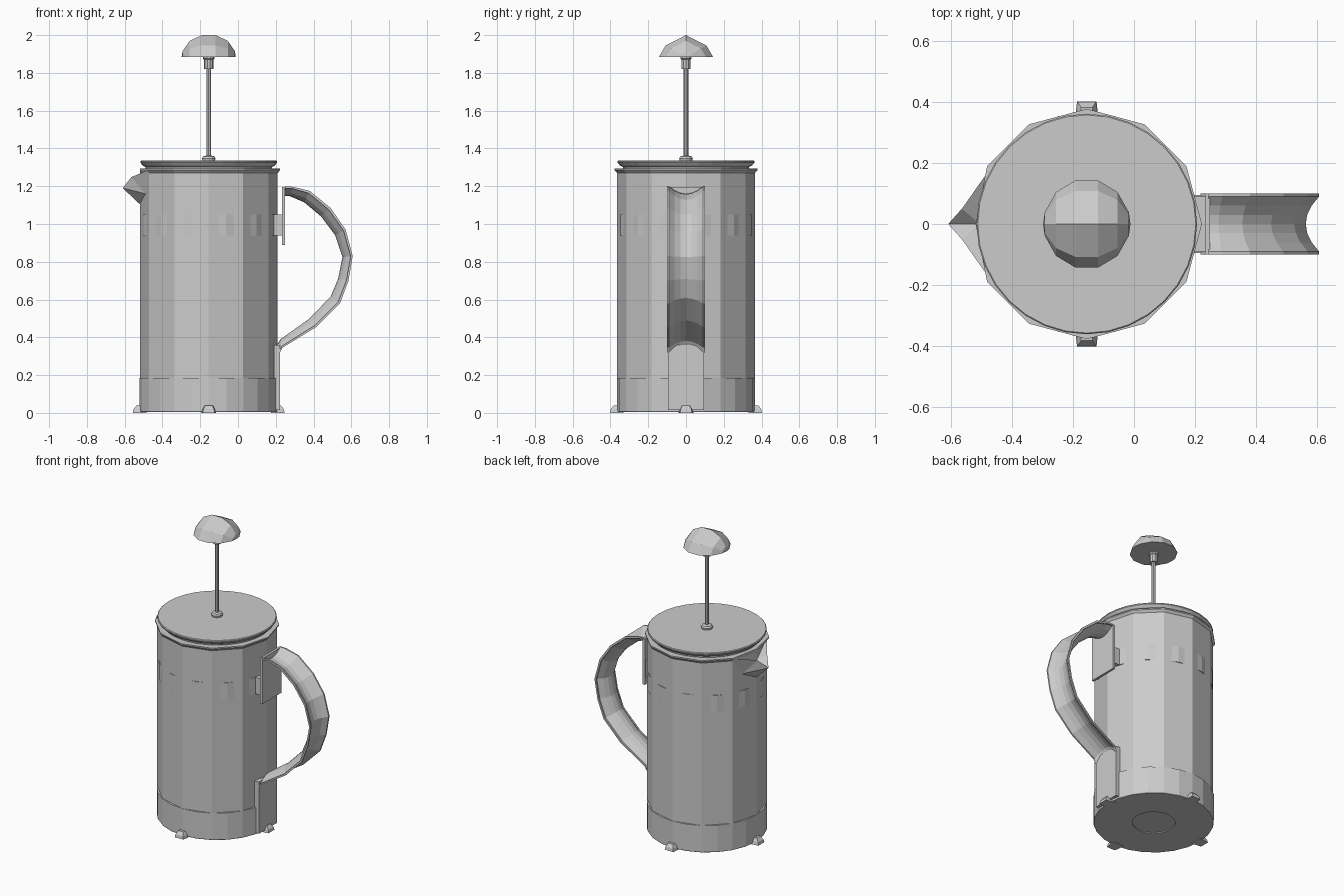
import bpy
import bmesh
from math import sin, cos, pi, radians

if "Cube" in bpy.data.objects:
    bpy.data.objects.remove(bpy.data.objects["Cube"])

GREY = (0.6, 0.6, 0.6, 1)
grey = bpy.data.materials.new("light_grey")
grey.use_nodes = True
grey.diffuse_color = GREY
grey.node_tree.nodes["Principled BSDF"].inputs["Base Color"].default_value = GREY

CX = -0.155  # axis of the pot


def finish(name, bm):
    bmesh.ops.remove_doubles(bm, verts=bm.verts, dist=0.0005)
    bmesh.ops.recalc_face_normals(bm, faces=bm.faces)
    mesh = bpy.data.meshes.new(name)
    bm.to_mesh(mesh)
    bm.free()
    mesh.materials.append(grey)
    obj = bpy.data.objects.new(name, mesh)
    bpy.context.collection.objects.link(obj)
    return obj


def loft(name, rings, cap=True):
    """Skin closed rings of points, capping both ends."""
    bm = bmesh.new()
    loops = [[bm.verts.new(p) for p in ring] for ring in rings]
    n = len(loops[0])
    for a, b in zip(loops, loops[1:]):
        for i in range(n):
            j = (i + 1) % n
            bm.faces.new((a[i], a[j], b[j], b[i]))
    if cap:
        bm.faces.new(loops[0])
        bm.faces.new(loops[-1])
    return finish(name, bm)


def lathe(name, profile, sides):
    """Turn (radius, height) pairs around the pot axis."""
    angles = [2 * pi * i / sides for i in range(sides)]
    return loft(name, [[(CX + r * cos(a), r * sin(a), z) for a in angles]
                       for r, z in profile])


def box(name, x0, x1, half_y, z0, z1):
    def ring(z):
        return [(x0, -half_y, z), (x1, -half_y, z), (x1, half_y, z), (x0, half_y, z)]
    return loft(name, [ring(z0), ring(z1)])


# Pot body with a flared rim, drawn in where the spout begins
body = lathe("pot_body", [(0.355, 0.01), (0.365, 0.02), (0.365, 1.27),
                          (0.378, 1.285), (0.378, 1.293), (0.35, 1.293)], 12)
for v in body.data.vertices:
    v.co.x = max(v.co.x, -0.52)

# Base cup, recessed disc and upper band
lathe("base_cup", [(0.13, 0.012), (0.13, 0.004), (0.362, 0.004), (0.366, 0.01),
                   (0.366, 0.185), (0.35, 0.185)], 24)
lathe("upper_band", [(0.34, 0.94), (0.358, 0.94), (0.358, 1.05), (0.34, 1.05)], 24)

# Lid
lathe("lid", [(0.33, 1.28), (0.335, 1.302), (0.35, 1.31), (0.362, 1.325),
              (0.362, 1.332), (0.358, 1.336)], 32)

# Plunger
lathe("rod_collar", [(0.033, 1.335), (0.036, 1.348), (0.03, 1.358), (0.014, 1.362)], 12)
lathe("plunger_rod", [(0.012, 1.33), (0.012, 1.83)], 8)
lathe("knob_ferrule", [(0.024, 1.82), (0.024, 1.87), (0.03, 1.875), (0.03, 1.89)], 10)

# Domed knob, its facets running around the x axis
section = [(-0.143, 0), (-0.108, 0.06), (0, 0.115), (0.108, 0.06), (0.143, 0)]
rings = []
for deg in (-90, -75, -45, -15, 15, 45, 75, 90):
    s = max(cos(radians(deg)) / cos(radians(15)), 0.02)
    rings.append([(CX + 0.143 * sin(radians(deg)), y * s, 1.885 + z * s) for y, z in section])
loft("knob", rings)

# Pouring spout, mirrored about y = 0
bm = bmesh.new()
for side in (1, -1):
    rim = (-0.47, 0.185 * side, 1.288)
    lip = (-0.565, 0.05 * side, 1.248)
    cheek = (-0.49, 0.11 * side, 1.16)
    tip = (-0.61, 0, 1.19)
    throat = (-0.515, 0, 1.10)
    valley = (-0.505, 0, 1.21)
    for tri in ((rim, cheek, lip), (lip, cheek, tip), (cheek, throat, tip),
                (rim, lip, valley), (lip, tip, valley)):
        bm.faces.new([bm.verts.new(p) for p in tri])
finish("spout", bm)

# Four tapered feet
for i, name in enumerate(("left_foot", "back_foot", "right_foot", "front_foot")):
    c, s = cos(i * pi / 2), sin(i * pi / 2)
    rings = []
    for half, reach, z in ((0.032, 0.402, 0), (0.028, 0.398, 0.02), (0.018, 0.382, 0.04)):
        pts = [(0.33, -half - 0.008), (reach, -half), (reach, half), (0.33, half + 0.008)]
        rings.append([(CX + u * c - v * s, u * s + v * c, z) for u, v in pts])
    loft(name, rings)

# Handle: a channel-shaped strip swept between an outer and an inner path
outer = [(0.245, 1.20), (0.29, 1.197), (0.38, 1.175), (0.49, 1.085), (0.57, 0.97),
         (0.607, 0.83), (0.585, 0.70), (0.54, 0.58), (0.415, 0.455), (0.235, 0.345),
         (0.222, 0.32)]
inner = [(0.245, 1.15), (0.275, 1.147), (0.35, 1.115), (0.44, 1.04), (0.515, 0.94),
         (0.553, 0.825), (0.53, 0.71), (0.49, 0.615), (0.375, 0.497), (0.225, 0.39),
         (0.205, 0.36)]
across = [-0.1, -0.09, -0.06, -0.03, 0, 0.03, 0.06, 0.09, 0.1]
channel = [(y, 0.8 * max(0, 1 - (y / 0.09) ** 2)) for y in across]
channel += [(y, t + 0.2) for y, t in reversed(channel)]
loft("handle", [[(o[0] + (i[0] - o[0]) * t, y, o[1] + (i[1] - o[1]) * t)
                 for y, t in channel] for o, i in zip(outer, inner)])

# Handle mountings
box("upper_handle_plate", 0.234, 0.25, 0.1, 0.89, 1.195)
box("band_bracket", 0.17, 0.238, 0.09, 0.94, 1.05)
box("lower_handle_plate", 0.19, 0.222, 0.095, 0.015, 0.36)
